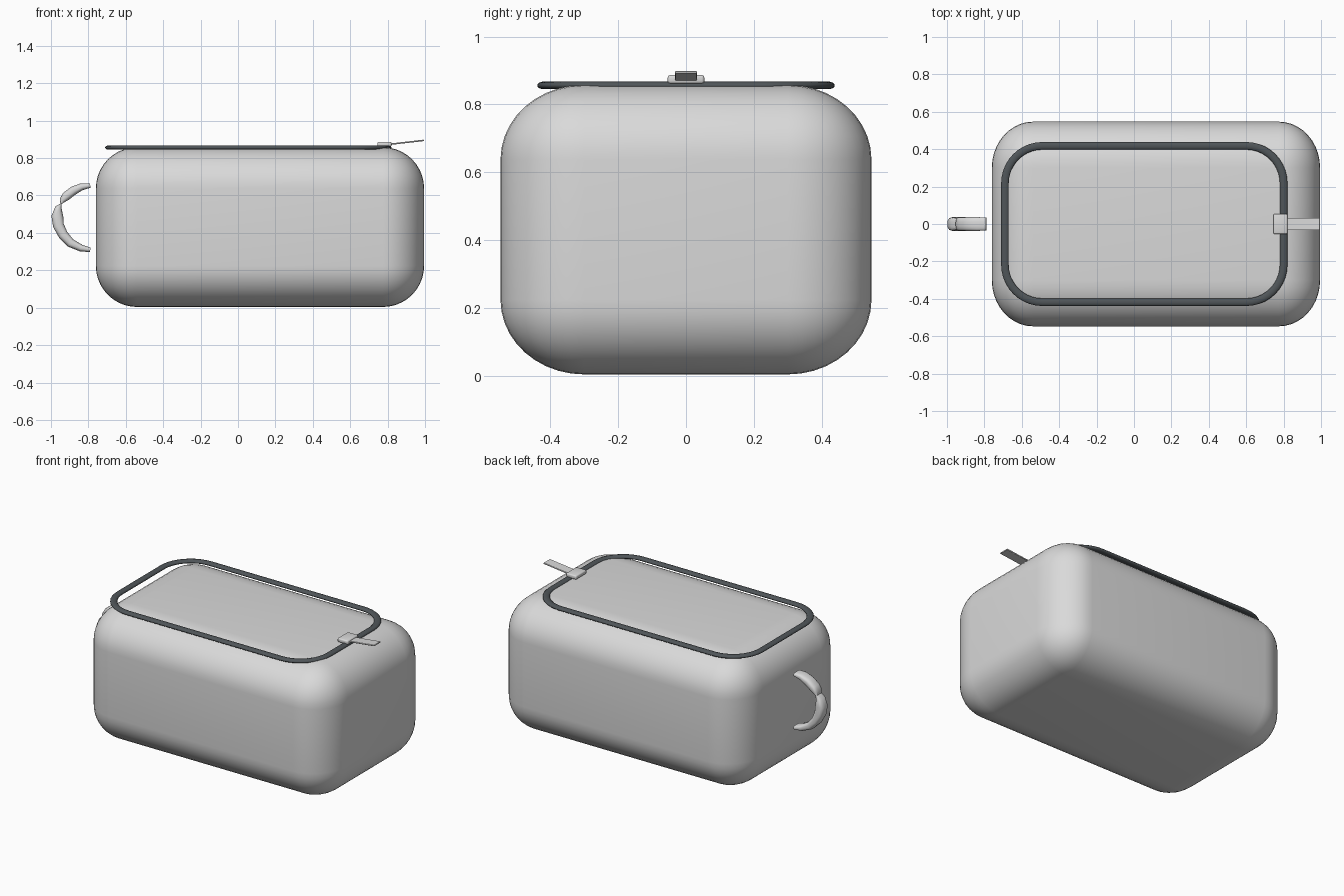
import bpy, bmesh, math
from mathutils import Vector, Matrix

if "Cube" in bpy.data.objects:
    bpy.data.objects.remove(bpy.data.objects["Cube"])


def material(name, colour):
    m = bpy.data.materials.new(name)
    m.diffuse_color = (*colour, 1)
    m.use_nodes = True
    m.node_tree.nodes["Principled BSDF"].inputs["Base Color"].default_value = m.diffuse_color
    return m


GREY = material("light grey", (0.7, 0.7, 0.7))
DARK = material("dark slate", (0.08, 0.092, 0.1))


def finish(bm, name, mat, angle=40):
    bmesh.ops.recalc_face_normals(bm, faces=bm.faces)
    me = bpy.data.meshes.new(name)
    bm.to_mesh(me)
    bm.free()
    ob = bpy.data.objects.new(name, me)
    bpy.context.collection.objects.link(ob)
    me.materials.append(mat)
    bpy.ops.object.select_all(action='DESELECT')
    ob.select_set(True)
    bpy.context.view_layer.objects.active = ob
    bpy.ops.object.shade_smooth_by_angle(angle=math.radians(angle))
    return ob


def rounded_box(name, centre, size, radius, segments, mat, stretch_y=1, tilt=0):
    bm = bmesh.new()
    bmesh.ops.create_cube(bm, size=1)
    bmesh.ops.scale(bm, verts=bm.verts, vec=(size[0], size[1] / stretch_y, size[2]))
    bmesh.ops.bevel(bm, geom=bm.edges[:], offset=radius, segments=segments,
                    profile=0.5, affect='EDGES', clamp_overlap=True)
    bmesh.ops.scale(bm, verts=bm.verts, vec=(1, stretch_y, 1))
    bmesh.ops.rotate(bm, verts=bm.verts, matrix=Matrix.Rotation(tilt, 3, 'Y'))
    bmesh.ops.translate(bm, verts=bm.verts, vec=centre)
    return finish(bm, name, mat)


def sweep(name, frames, mat, closed=False, sides=12, power=1.0):
    """Skin a chain of (centre, half-axis u, half-axis v) cross-sections."""
    bm = bmesh.new()

    def soft(t):
        return math.copysign(abs(t) ** power, t)

    rings = []
    for c, u, v in frames:
        angles = [math.tau * (i + 0.5) / sides for i in range(sides)]
        rings.append([bm.verts.new(c + u * soft(math.cos(a)) + v * soft(math.sin(a)))
                      for a in angles])
    pairs = list(zip(rings, rings[1:]))
    if closed:
        pairs.append((rings[-1], rings[0]))
    else:
        bm.faces.new(rings[0])
        bm.faces.new(rings[-1])
    for a, b in pairs:
        for i in range(sides):
            j = (i + 1) % sides
            bm.faces.new((a[i], a[j], b[j], b[i]))
    return finish(bm, name, mat, 50)


# Soft pouch body
rounded_box("pouch_body", (0.1175, 0, 0.431), (1.755, 1.094, 0.854), 0.22, 10, GREY,
            stretch_y=1.12)

# Zip track: rounded rectangle loop lying on the top
cx, hx, hy, r = 0.055, 0.745, 0.418, 0.2
track = []
for k, (sx, sy) in enumerate([(1, 1), (-1, 1), (-1, -1), (1, -1)]):
    for i in range(11):
        a = math.pi / 2 * (k + i / 10)
        out = Vector((math.cos(a), math.sin(a), 0))
        c = Vector((cx + sx * (hx - r), sy * (hy - r), 0.856)) + out * r
        track.append((c, out * 0.021, Vector((0, 0, 0.0115))))
sweep("zip_track", track, DARK, closed=True)

# Zip slider and its pull tab
rounded_box("zip_slider", (0.783, 0, 0.874), (0.075, 0.108, 0.026), 0.008, 3, GREY)
rounded_box("zip_pull", (0.9, 0, 0.884), (0.19, 0.066, 0.008), 0.002, 1, GREY,
            tilt=-math.radians(6.5))

# Side carry loop, pinched at one point: x, z, half thickness, half width
loop = [(-0.79, 0.653, 0.012, 0.035), (-0.835, 0.647, 0.019, 0.037),
        (-0.88, 0.626, 0.024, 0.037), (-0.92, 0.595, 0.024, 0.036),
        (-0.94, 0.573, 0.016, 0.034), (-0.946, 0.556, 0.004, 0.030),
        (-0.96, 0.535, 0.018, 0.034), (-0.966, 0.49, 0.032, 0.036),
        (-0.96, 0.44, 0.030, 0.037), (-0.935, 0.39, 0.027, 0.037),
        (-0.895, 0.346, 0.024, 0.037), (-0.84, 0.319, 0.019, 0.037),
        (-0.79, 0.309, 0.012, 0.035)]
frames = []
for i, (x, z, t, w) in enumerate(loop):
    p, q = loop[max(i - 1, 0)], loop[min(i + 1, len(loop) - 1)]
    d = Vector((q[0] - p[0], 0, q[1] - p[1])).normalized()
    frames.append((Vector((x, 0, z)), Vector((d.z, 0, -d.x)) * t, Vector((0, w, 0))))
strap = sweep("carry_loop", frames, GREY, sides=16, power=0.7)
